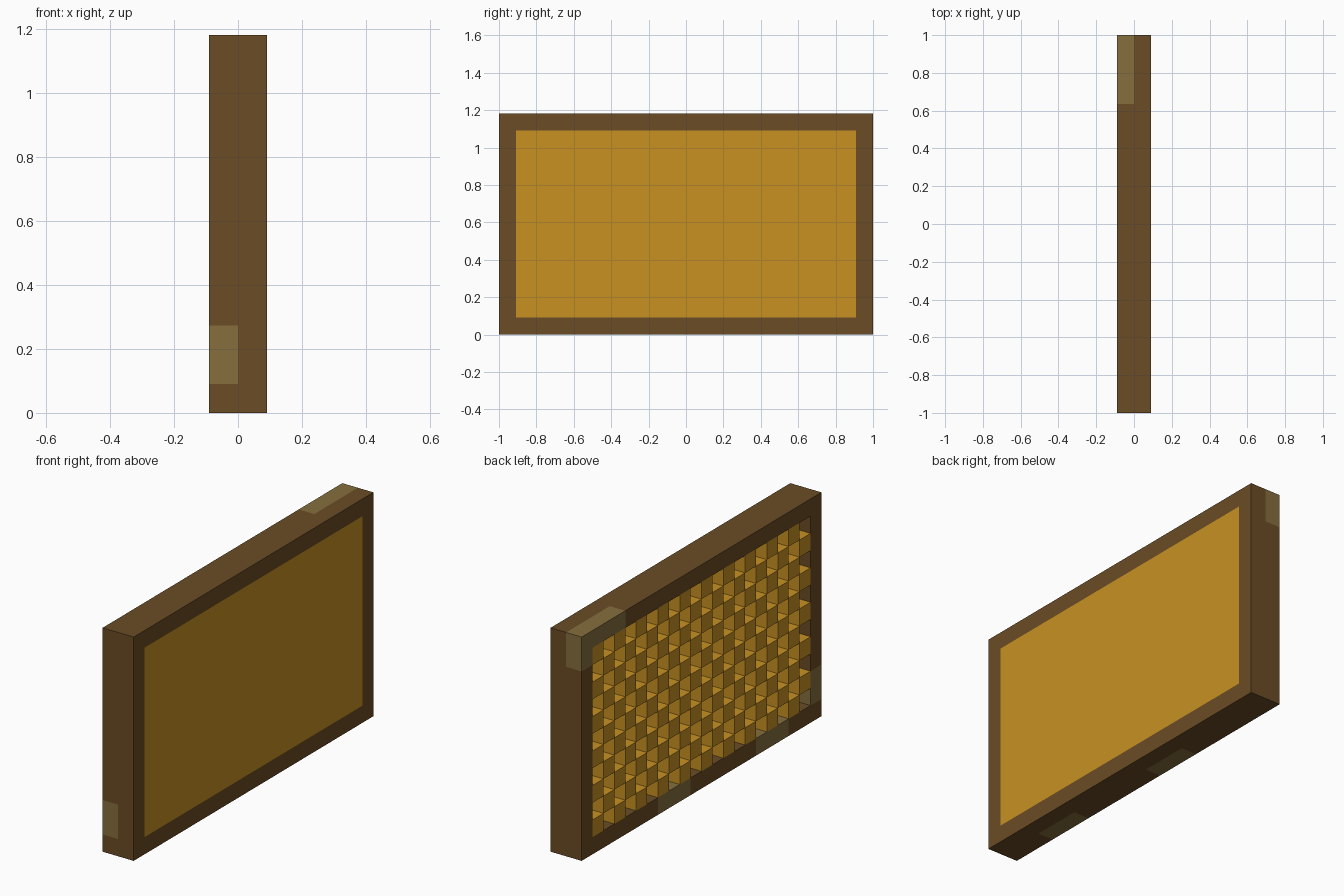
import bpy, bmesh
from mathutils import Matrix, Vector

cube = bpy.data.objects.get("Cube")
if cube:
    bpy.data.objects.remove(cube, do_unlink=True)

U = 1 / 11            # edge of one block
NY, NZ = 22, 13       # blocks along the length and height


def material(name, rgb):
    m = bpy.data.materials.new(name)
    m.use_nodes = True
    m.diffuse_color = (*rgb, 1)
    m.node_tree.nodes["Principled BSDF"].inputs["Base Color"].default_value = (*rgb, 1)
    return m


BROWN = material("dark brown wood", (0.147, 0.072, 0.018))
OLIVE = material("pale olive wood", (0.238, 0.156, 0.048))
AMBER = material("amber", (0.578, 0.283, 0.016))


def finish(name, bm, *mats):
    """Turn block units into world units and make the object."""
    bmesh.ops.translate(bm, verts=bm.verts, vec=(0, -NY / 2, 0))
    bmesh.ops.scale(bm, verts=bm.verts, vec=(U, U, U))
    mesh = bpy.data.meshes.new(name)
    bm.to_mesh(mesh)
    bm.free()
    for m in mats:
        mesh.materials.append(m)
    ob = bpy.data.objects.new(name, mesh)
    bpy.context.collection.objects.link(ob)
    return ob


def add_box(bm, lo, hi):
    lo, hi = Vector(lo), Vector(hi)
    mat = Matrix.Translation((lo + hi) / 2) @ Matrix.Diagonal((*(hi - lo), 1))
    return bmesh.ops.create_cube(bm, size=1, matrix=mat)["verts"]


# Rectangular frame, two blocks deep
bm = bmesh.new()


def ring(x, inset):
    a, b, c = inset, NY - inset, NZ - inset
    return [bm.verts.new((x, y, z)) for y, z in ((a, a), (b, a), (b, c), (a, c))]


loops = [ring(-1, 0), ring(1, 0), ring(1, 1), ring(-1, 1)]
for p, q in zip(loops, loops[1:] + loops[:1]):
    for i in range(4):
        j = (i + 1) % 4
        bm.faces.new((p[i], p[j], q[j], q[i]))

# Pale blocks in the rear half of the frame: y range, z range
pale = [(18, 22, 12, 13), (21, 22, 11, 13),   # upper corner
        (12, 15, 0, 1), (3, 6, 0, 1),         # bottom rail
        (0, 1, 1, 3)]                         # front post
cuts = {(0, 0)}
for y0, y1, z0, z1 in pale:
    cuts |= {(1, y0), (1, y1), (2, z0), (2, z1)}
for axis, pos in sorted(cuts):
    co, no = Vector(), Vector()
    co[axis], no[axis] = pos, 1
    bmesh.ops.bisect_plane(bm, geom=bm.verts[:] + bm.edges[:] + bm.faces[:],
                           dist=1e-5, plane_co=co, plane_no=no)
bmesh.ops.recalc_face_normals(bm, faces=bm.faces)
e = 1e-3
for f in bm.faces:
    c = f.calc_center_median()
    f.material_index = int(c.x < 0 and any(
        y0 - e < c.y < y1 + e and z0 - e < c.z < z1 + e for y0, y1, z0, z1 in pale))
finish("frame", bm, BROWN, OLIVE)

# Flat panel filling one side of the frame
bm = bmesh.new()
add_box(bm, (0, 1, 1), (1, NY - 1, NZ - 1))
finish("panel", bm, AMBER)

# Chequered blocks on the other side, level with the frame
bm = bmesh.new()
for y in range(1, NY - 1):
    for z in range(1, NZ - 1):
        if (y + z) % 2 == 1:
            add_box(bm, (-1, y, z), (0, y + 1, z + 1))
bm.normal_update()
hidden = [f for f in bm.faces if f.normal.x > 0.5]
bmesh.ops.delete(bm, geom=hidden, context="FACES_ONLY")
finish("chequered_blocks", bm, AMBER)
